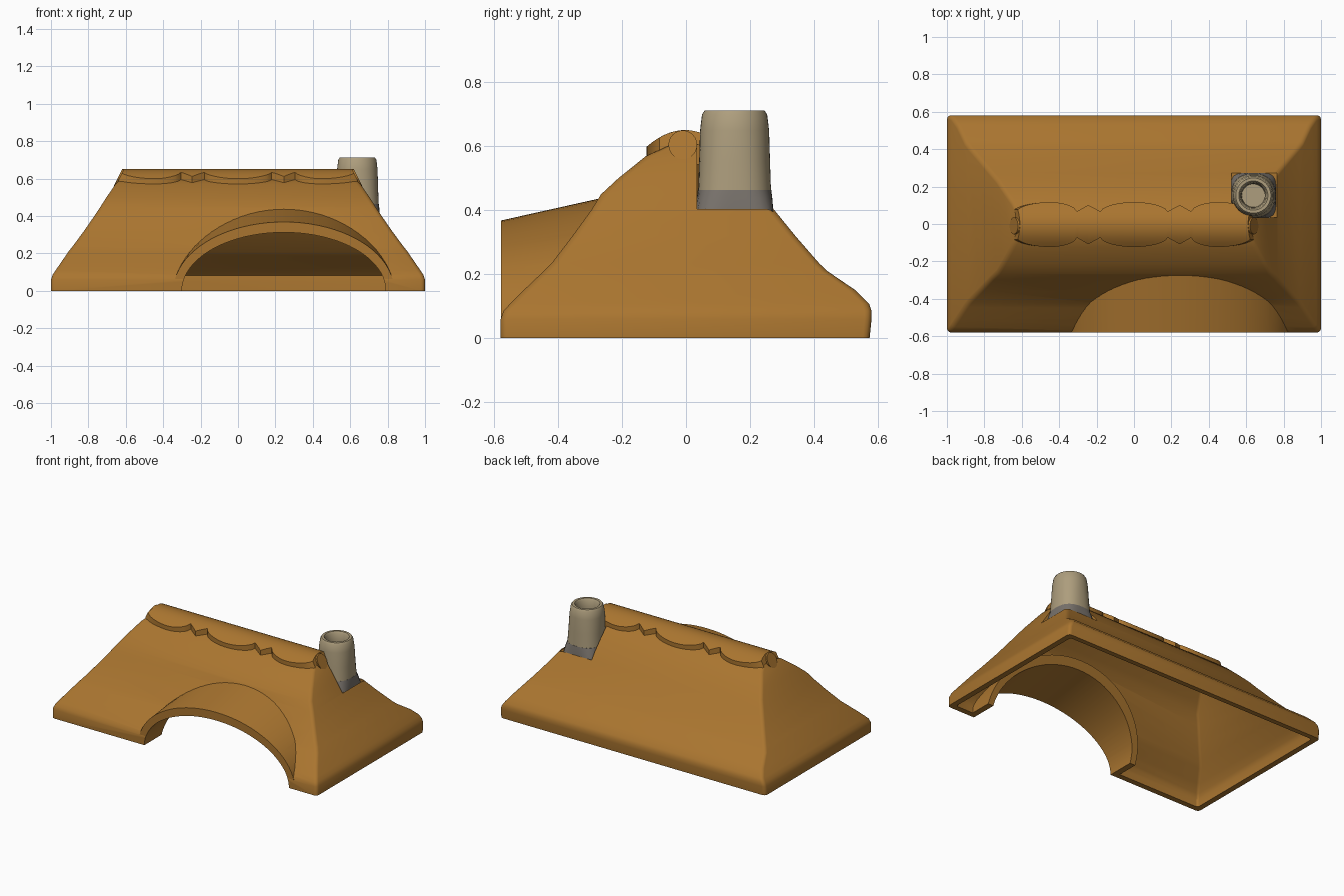
import bpy, bmesh, math

if "Cube" in bpy.data.objects:
    bpy.data.objects.remove(bpy.data.objects["Cube"])


def material(name, rgb):
    m = bpy.data.materials.new(name)
    m.diffuse_color = (*rgb, 1)
    m.use_nodes = True
    m.node_tree.nodes["Principled BSDF"].inputs["Base Color"].default_value = m.diffuse_color
    return m


BROWN = material("thatch brown", (0.40, 0.178, 0.029))
TAN = material("chimney tan", (0.42, 0.34, 0.205))
GREY = material("collar grey", (0.19, 0.17, 0.15))


def activate(ob):
    bpy.ops.object.select_all(action='DESELECT')
    ob.select_set(True)
    bpy.context.view_layer.objects.active = ob


def smooth(ob, angle):
    activate(ob)
    bpy.ops.object.shade_smooth_by_angle(angle=math.radians(angle))


def loft(name, rings, mat, angle=35):
    """Skin a list of equal-length closed rings and cap both ends."""
    bm = bmesh.new()
    rows = [[bm.verts.new(p) for p in r] for r in rings]
    n = len(rows[0])
    for a, b in zip(rows, rows[1:]):
        for i in range(n):
            j = (i + 1) % n
            bm.faces.new((a[i], a[j], b[j], b[i]))
    bm.faces.new(rows[0][::-1])
    bm.faces.new(rows[-1])
    bmesh.ops.recalc_face_normals(bm, faces=bm.faces)
    me = bpy.data.meshes.new(name)
    bm.to_mesh(me)
    bm.free()
    me.materials.append(mat)
    ob = bpy.data.objects.new(name, me)
    bpy.context.collection.objects.link(ob)
    smooth(ob, angle)
    return ob


def boolean(ob, other, op):
    activate(ob)
    mod = ob.modifiers.new("cut", 'BOOLEAN')
    mod.operation, mod.solver, mod.object = op, 'EXACT', other
    bpy.ops.object.modifier_apply(modifier=mod.name)
    bpy.data.objects.remove(other)


def round_rect(z, hx, front, back, r):
    pts = []
    corners = [(hx - r, back - r), (r - hx, back - r),
               (r - hx, r - front), (hx - r, r - front)]
    for k, (cx, cy) in enumerate(corners):
        for s in range(4):
            a = math.pi / 2 * (k + s / 3)
            pts.append((cx + r * math.cos(a), cy + r * math.sin(a), z))
    return pts


def arch(y, a, b, floor, slant=0):
    """Half ellipse standing on a short straight foot; slant leans it back with height."""
    cx, n = 0.245, 40
    pts = [(cx + a * math.cos(math.pi * i / n), y + slant * math.sin(math.pi * i / n),
            b * math.sin(math.pi * i / n)) for i in range(n + 1)]
    return [(cx + a, y, floor)] + pts + [(cx - a, y, floor)]


# Hipped roof: z, half length, front depth, back depth
levels = [(0.0, 1.0, .58, .575), (.06, 1.0, .58, .581), (.085, .991, .571, .581),
          (.108, .976, .55, .573), (.15, .947, .508, .53), (.21, .906, .445, .442),
          (.235, .886, .42, .416), (.32, .823, .355, .342), (.40, .768, .297, .277),
          (.45, .735, .266, .238), (.50, .703, .212, .19), (.57, .655, .125, .12),
          (.615, .61, .03, .03)]
roof = loft("roof", [round_rect(z, x, f, b, .022) for z, x, f, b in levels], BROWN)
inner = [(-.1, .962, .542, .54), (.05, .962, .542, .543)]
inner += [(z - .026, x - .026, f - .026, b - .026) for z, x, f, b in levels[3:-1]]
hollow = loft("hollow_cutter", [round_rect(z, x, f, b, .015) for z, x, f, b in inner], BROWN)

# Arched opening: sloping barrel, deep inner lip, and the tunnel through it
barrel = loft("barrel", [arch(-.579, .59, .368, 0.0), arch(-.1, .59, .475, 0.0)], BROWN)
lip = loft("lip", [arch(-.575, .586, .362, 0.0), arch(-.395, .586, .435, 0.0, .19)], BROWN)
tunnel = loft("tunnel", [arch(-.8, .545, .265, -.1), arch(-.58, .545, .312, -.1),
                         arch(-.13, .545, .40, -.1)], BROWN)
# Square notch where the chimney sits on the hip
notch = loft("notch", [[(x, y, z) for x, y in ((.52, .034), (.765, .034), (.765, .274), (.52, .274))]
                       for z in (.396, .9)], BROWN)
boolean(roof, barrel, 'UNION')
boolean(roof, hollow, 'DIFFERENCE')
boolean(roof, lip, 'UNION')
boolean(roof, tunnel, 'DIFFERENCE')
boolean(roof, notch, 'DIFFERENCE')
smooth(roof, 32)


# Scalloped ridge cap
def cap_width(x):
    x = abs(x)
    if x < .18:
        return .07 + .05 * math.sqrt(max(0, 1 - (x / .18) ** 2)) ** 1.2
    if x < .245:
        return .07 + .035 * (x - .18) / .065
    if x < .305:
        return .105 - .035 * (x - .245) / .06
    if x < .45:
        return .07 + .05 * math.sqrt(max(0, 1 - ((x - .45) / .145) ** 2)) ** 1.2
    return .045 + .075 * math.sqrt(max(0, 1 - ((x - .45) / .18) ** 2))


def cap_section(x):
    w = cap_width(x)
    top = [(w * k / 6, .651 - .052 * (w * k / 6 / .12) ** 2) for k in range(-6, 7)]
    ring = top + [(y, z - .04) for y, z in reversed(top)]
    # the ends lean outward towards the bottom
    lean = max(0, abs(x) - .5) / .11 * .5
    return [(x + math.copysign(lean * (.651 - z), x), y - .003, z) for y, z in ring]


xs = sorted({round(-.61 + 1.22 * i / 80, 4) for i in range(81)}
            | {s * v for s in (-1, 1) for v in (.18, .245, .305)})
loft("ridge_cap", [cap_section(x) for x in xs], BROWN)


# Round ridge pole showing at both ends
def pole_ring(s):
    pts = []
    for i in range(24):
        a = 2 * math.pi * i / 24
        z = .605 + .045 * math.sin(a)
        pts.append((s * (.62 + .5 * (.65 - z)), -.01 + .045 * math.cos(a), z))
    return pts


loft("ridge_pole", [pole_ring(-1), pole_ring(1)], BROWN)


# Chimney: rounded square at the foot becoming round at the top
def squircle(z, r, p):
    pts = []
    for i in range(40):
        a = 2 * math.pi * i / 40
        c, s = math.cos(a), math.sin(a)
        k = r / (abs(c) ** p + abs(s) ** p) ** (1 / p)
        pts.append((.638 + k * c, .152 + k * s, z))
    return pts


loft("chimney_collar", [squircle(.395, .121, 5), squircle(.43, .119, 3.4),
                        squircle(.463, .115, 2.6)], GREY)
stack = [(.46, .114, 2.6), (.55, .111, 2.3), (.65, .108, 2.1), (.70, .102, 2), (.712, .094, 2),
         (.712, .078, 2), (.70, .07, 2), (.66, .065, 2), (.60, .062, 2)]
loft("chimney", [squircle(*s) for s in stack], TAN)
